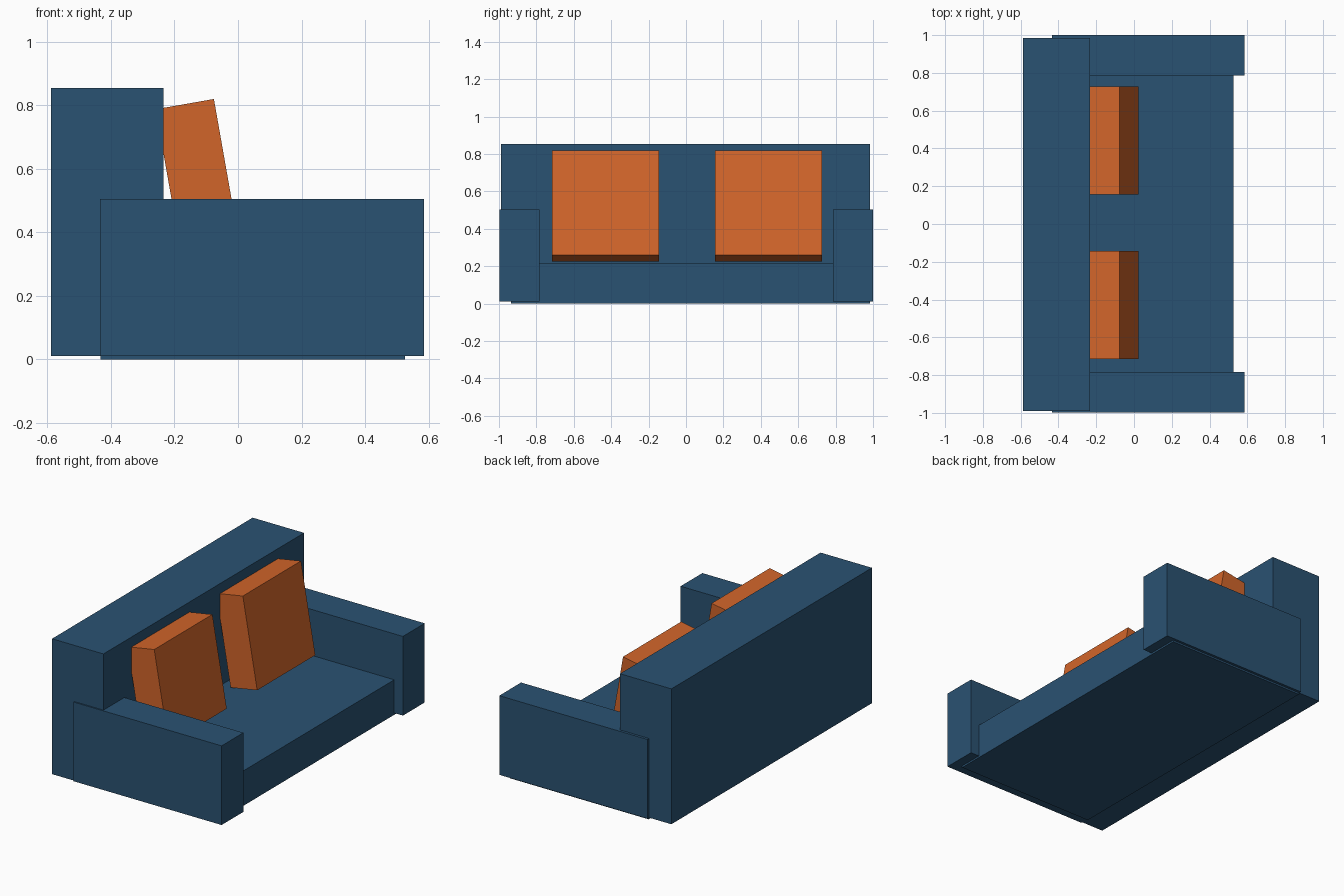
import bpy
from math import radians

if "Cube" in bpy.data.objects:
    bpy.data.objects.remove(bpy.data.objects["Cube"])


def material(name, color):
    mat = bpy.data.materials.new(name)
    mat.diffuse_color = (*color, 1)
    mat.use_nodes = True
    mat.node_tree.nodes["Principled BSDF"].inputs["Base Color"].default_value = mat.diffuse_color
    return mat


def box(name, center, size, mat, tilt=0):
    bpy.ops.mesh.primitive_cube_add(size=1, location=center, rotation=(0, radians(tilt), 0))
    obj = bpy.context.object
    obj.name = obj.data.name = name
    obj.scale = size
    obj.data.materials.append(mat)
    return obj


def span_box(name, x, y, z, mat):
    spans = (x, y, z)
    return box(name, [(a + b) / 2 for a, b in spans], [b - a for a, b in spans], mat)


blue = material("blue_fabric", (0.023, 0.084, 0.168))
orange = material("orange_fabric", (0.64, 0.13, 0.023))

# Seat base and backrest
span_box("seat", (-0.432, 0.526), (-0.936, 0.984), (0, 0.218), blue)
span_box("backrest", (-0.588, -0.234), (-0.99, 0.984), (0.011, 0.854), blue)

# Armrests at both ends
for side, y in (("left", (-0.998, -0.784)), ("right", (0.786, 1.0))):
    span_box(f"{side}_armrest", (-0.434, 0.586), y, (0.011, 0.504), blue)

# Cushions leaning against the backrest
for side, y in (("left", -0.43), ("right", 0.442)):
    box(f"{side}_cushion", (-0.118, y, 0.523), (0.186, 0.572, 0.569), orange, tilt=-10)
